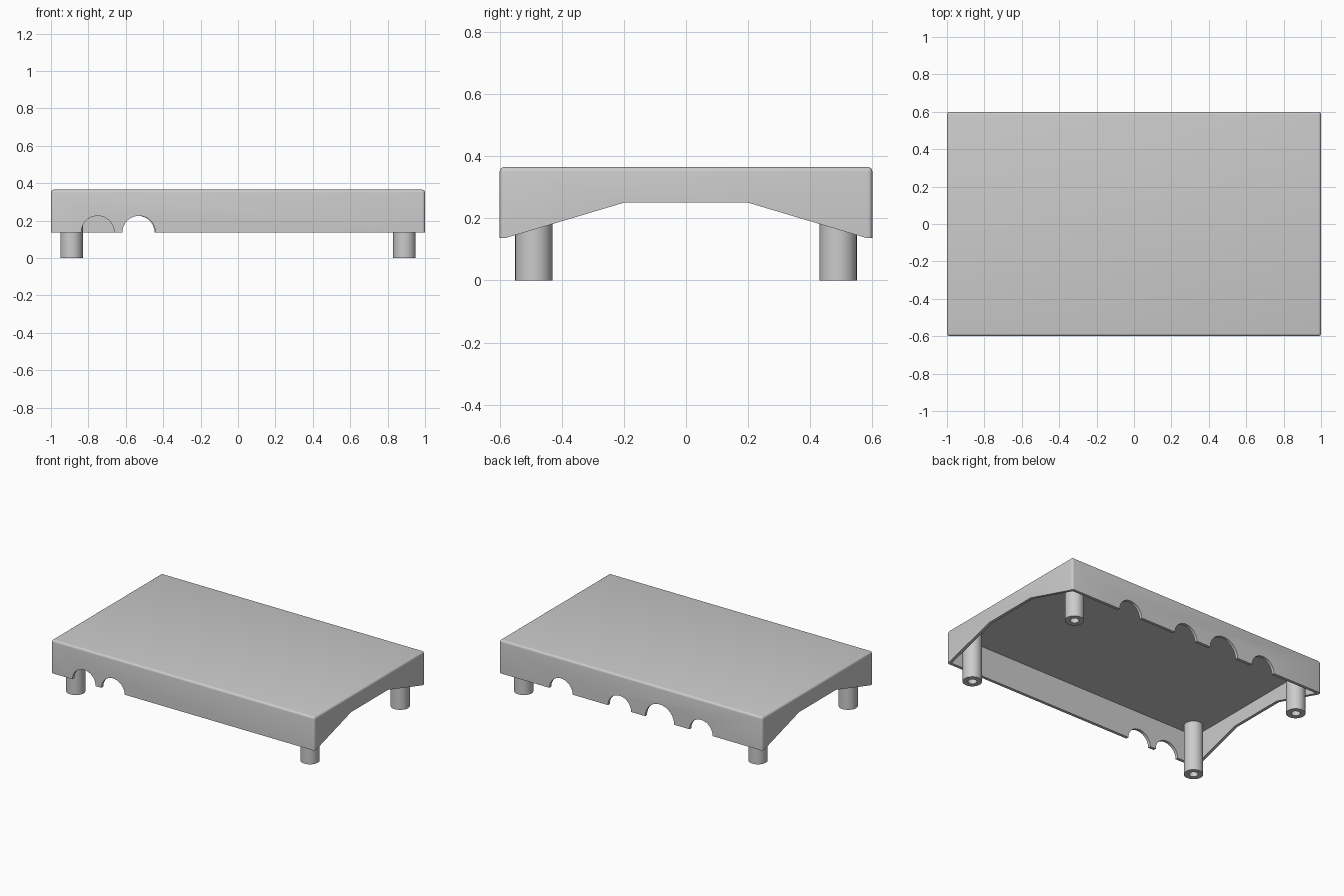
import bpy, bmesh
from math import cos, sin, pi

if "Cube" in bpy.data.objects:
    bpy.data.objects.remove(bpy.data.objects["Cube"], do_unlink=True)

WIDTH, DEPTH, BOTTOM, TOP, WALL = 2.0, 1.2, 0.137, 0.365, 0.02

grey = bpy.data.materials.new("light_grey")
grey.use_nodes = True
colour = (0.6, 0.6, 0.6, 1)
grey.diffuse_color = colour
grey.node_tree.nodes["Principled BSDF"].inputs["Base Color"].default_value = colour


def finish(name, bm):
    bmesh.ops.recalc_face_normals(bm, faces=bm.faces[:])
    mesh = bpy.data.meshes.new(name)
    bm.to_mesh(mesh)
    bm.free()
    mesh.materials.append(grey)
    obj = bpy.data.objects.new(name, mesh)
    bpy.context.collection.objects.link(obj)
    return obj


def select(obj):
    bpy.ops.object.select_all(action='DESELECT')
    obj.select_set(True)
    bpy.context.view_layer.objects.active = obj


def prism(points, offset):
    """Sweep a closed outline of 3D points along an offset."""
    bm = bmesh.new()
    face = bm.faces.new([bm.verts.new(p) for p in points])
    new = bmesh.ops.extrude_face_region(bm, geom=[face])["geom"]
    moved = [v for v in new if isinstance(v, bmesh.types.BMVert)]
    bmesh.ops.translate(bm, verts=moved, vec=offset)
    return bm


def box(x, y, low, high):
    outline = [(-x, -y, low), (x, -y, low), (x, y, low), (-x, y, low)]
    return prism(outline, (0, 0, high - low))


def cut(target, bm):
    cutter = finish("cutter", bm)
    cutter.hide_render = True
    select(target)
    mod = target.modifiers.new("cut", 'BOOLEAN')
    mod.operation, mod.solver, mod.object = 'DIFFERENCE', 'EXACT', cutter
    bpy.ops.object.modifier_apply(modifier=mod.name)
    bpy.data.objects.remove(cutter, do_unlink=True)


# Cover: box rounded on every edge except the bottom rim
bm = box(WIDTH / 2, DEPTH / 2, BOTTOM, TOP)
edges = [e for e in bm.edges if any(v.co.z > BOTTOM + 0.01 for v in e.verts)]
bmesh.ops.bevel(bm, geom=edges, offset=0.015, segments=4, profile=0.5,
                affect='EDGES')
cover = finish("cover", bm)

# Hollow underside
cut(cover, box(WIDTH / 2 - WALL, DEPTH / 2 - WALL, 0.05, TOP - WALL))

# Arched lower edge of both end walls
foot, flat, arch = 0.579, 0.2, 0.25
cut(cover, prism([(-1.2, -foot, 0.08), (-1.2, -foot, BOTTOM), (-1.2, -flat, arch),
                  (-1.2, flat, arch), (-1.2, foot, BOTTOM), (-1.2, foot, 0.08)],
                 (2.4, 0, 0)))

# Round notches in the front and back walls: x, radius, side
notches = [(-0.75, 0.088, -1), (-0.53, 0.088, -1),
           (0.53, 0.088, 1), (0.085, 0.088, 1), (-0.22, 0.11, 1), (-0.535, 0.088, 1)]
for x, r, side in notches:
    circle = [(x + r * cos(a * pi / 24), side * 0.55, BOTTOM + r * sin(a * pi / 24))
              for a in range(48)]
    cut(cover, prism(circle, (0, side * 0.1, 0)))

select(cover)
bpy.ops.object.shade_smooth_by_angle(angle=pi / 6)

# Legs: round posts with a blind hole in the foot
SIDES = 32
for side_x, x_name in ((-1, "right"), (1, "left")):
    for side_y, y_name in ((-1, "front"), (1, "back")):
        bm = bmesh.new()
        rings = []
        for r, z in ((0.06, TOP - WALL / 2), (0.06, 0), (0.028, 0), (0.028, 0.15)):
            rings.append([bm.verts.new((side_x * 0.89 + r * cos(2 * pi * i / SIDES),
                                        side_y * 0.49 + r * sin(2 * pi * i / SIDES), z))
                          for i in range(SIDES)])
        for a, b in zip(rings, rings[1:]):
            for i in range(SIDES):
                j = (i + 1) % SIDES
                bm.faces.new((a[i], a[j], b[j], b[i]))
        bm.faces.new(rings[0])
        bm.faces.new(rings[-1])
        select(finish(f"{y_name}_{x_name}_leg", bm))
        bpy.ops.object.shade_smooth_by_angle(angle=pi / 6)
